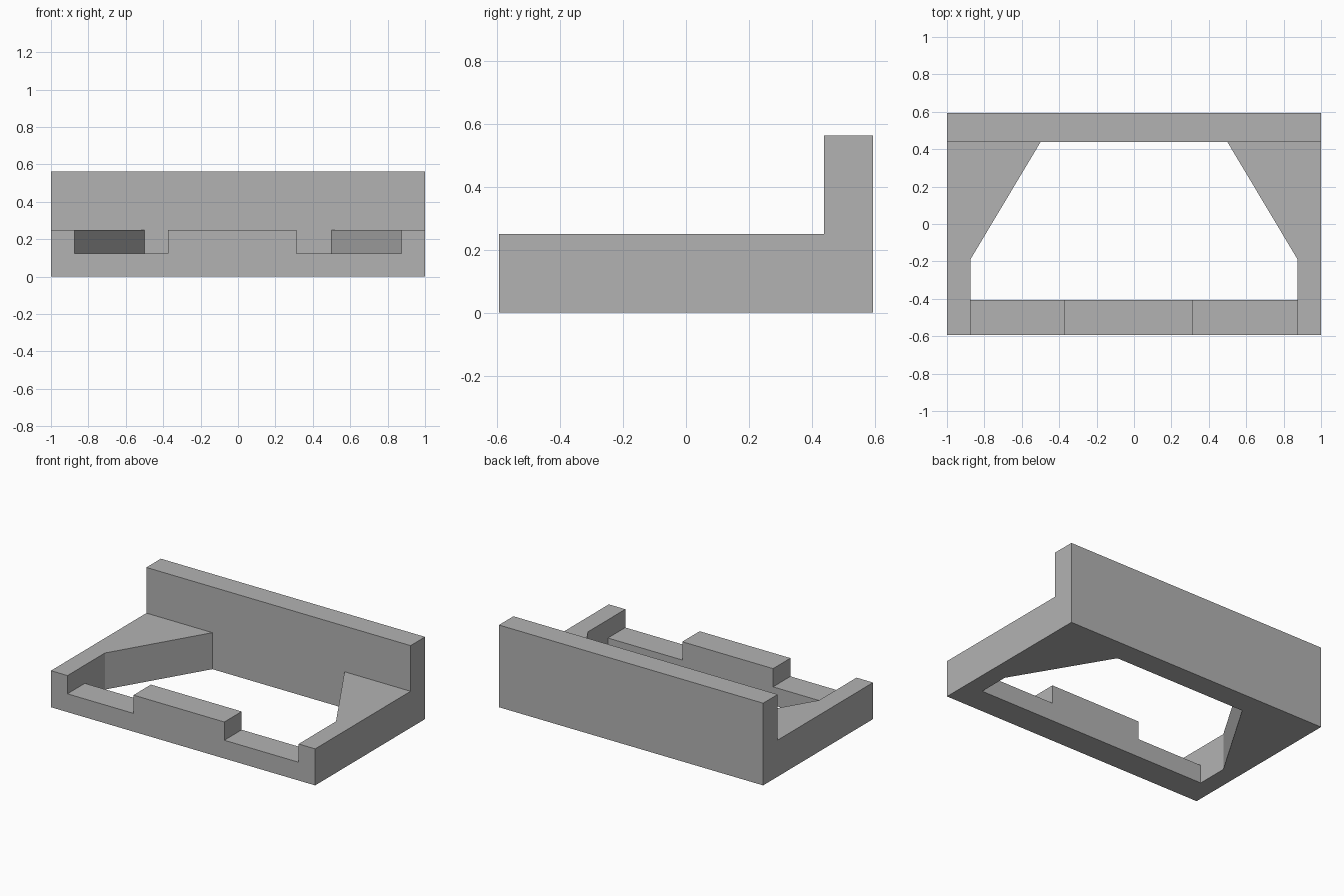
import bpy
import bmesh
from mathutils import Vector

default_cube = bpy.data.objects.get("Cube")
if default_cube:
    bpy.data.objects.remove(default_cube, do_unlink=True)

# Single flat grey
grey = bpy.data.materials.new("plain grey")
grey.use_nodes = True
colour = (0.45, 0.45, 0.45, 1)
grey.diffuse_color = colour
grey.node_tree.nodes["Principled BSDF"].inputs["Base Color"].default_value = colour


def prism(name, outline, depth):
    """Extrude a closed outline along a depth vector into a solid."""
    bm = bmesh.new()
    face = bm.faces.new([bm.verts.new(p) for p in outline])
    extruded = bmesh.ops.extrude_face_region(bm, geom=[face])["geom"]
    verts = [v for v in extruded if isinstance(v, bmesh.types.BMVert)]
    bmesh.ops.translate(bm, verts=verts, vec=Vector(depth))
    bmesh.ops.recalc_face_normals(bm, faces=bm.faces)
    mesh = bpy.data.meshes.new(name)
    bm.to_mesh(mesh)
    bm.free()
    mesh.materials.append(grey)
    obj = bpy.data.objects.new(name, mesh)
    bpy.context.scene.collection.objects.link(obj)
    return obj


def cut(target, cutter):
    """Subtract the cutter, apply the result and discard the cutter."""
    cutter.hide_render = True
    mod = target.modifiers.new("cut", "BOOLEAN")
    mod.operation = "DIFFERENCE"
    mod.solver = "EXACT"
    mod.object = cutter
    bpy.context.view_layer.objects.active = target
    bpy.ops.object.modifier_apply(modifier=mod.name)
    bpy.data.objects.remove(cutter, do_unlink=True)


HALF_DEPTH = 0.594
RAIL_BACK = -0.406
WALL_FRONT = 0.4375
DECK = 0.25
WALL_TOP = 0.5625
INNER = 0.875

# Frame with upright back wall, from its side profile
profile = [(-HALF_DEPTH, 0), (HALF_DEPTH, 0), (HALF_DEPTH, WALL_TOP),
           (WALL_FRONT, WALL_TOP), (WALL_FRONT, DECK), (-HALF_DEPTH, DECK)]
frame = prism("frame_with_back_wall", [(-1, y, z) for y, z in profile], (2, 0, 0))

# Central opening, tapering towards the back wall
right_edge = [(INNER, RAIL_BACK), (INNER, -0.19), (0.5, WALL_FRONT)]
opening = right_edge + [(-x, y) for x, y in reversed(right_edge)]
cut(frame, prism("opening_cutter", [(x, y, -0.1) for x, y in opening], (0, 0, 0.5)))

# Two uneven notches in the front rail
for x0, x1 in ((-INNER, -0.375), (0.3125, INNER)):
    section = [(x0, 0.125), (x1, 0.125), (x1, 0.4), (x0, 0.4)]
    cut(frame, prism("notch_cutter", [(x, -0.7, z) for x, z in section], (0, 0.4, 0)))
